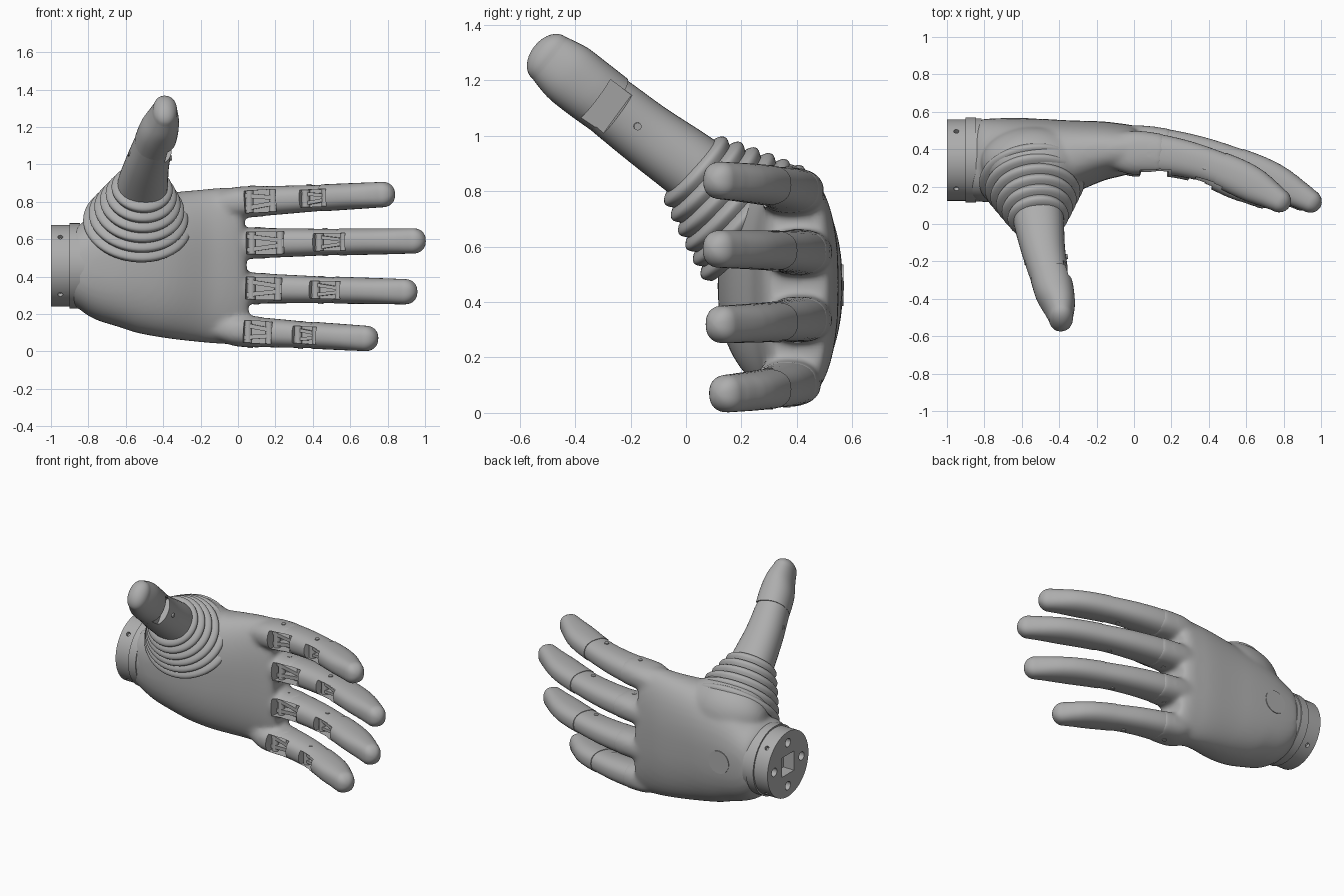
import bpy, bmesh, math
from mathutils import Vector, Matrix

if "Cube" in bpy.data.objects:
    bpy.data.objects.remove(bpy.data.objects["Cube"])

GREY = (0.42, 0.42, 0.42, 1)
grey = bpy.data.materials.new("matte_grey")
grey.use_nodes = True
grey.diffuse_color = GREY
grey.node_tree.nodes["Principled BSDF"].inputs["Base Color"].default_value = GREY
Z = Vector((0, 0, 1))
X = Vector((1, 0, 0))


def finish(name, bm):
    bmesh.ops.recalc_face_normals(bm, faces=bm.faces)
    mesh = bpy.data.meshes.new(name)
    bm.to_mesh(mesh)
    bm.free()
    ob = bpy.data.objects.new(name, mesh)
    bpy.context.collection.objects.link(ob)
    mesh.materials.append(grey)
    return ob


def select(ob):
    bpy.ops.object.select_all(action='DESELECT')
    ob.select_set(True)
    bpy.context.view_layer.objects.active = ob


def smooth(ob, angle=35):
    select(ob)
    bpy.ops.object.shade_smooth_by_angle(angle=math.radians(angle))


def modify(ob, kind, **settings):
    mod = ob.modifiers.new(kind.title(), kind)
    for key, value in settings.items():
        setattr(mod, key, value)
    select(ob)
    bpy.ops.object.modifier_apply(modifier=mod.name)


def spline(rows, steps):
    """Catmull-Rom through rows of numbers."""
    rows = [Vector(r) for r in rows]
    out = []
    for i in range(len(rows) - 1):
        a, b, c = rows[max(i - 1, 0)], rows[i], rows[i + 1]
        d = rows[min(i + 2, len(rows) - 1)]
        for k in range(steps):
            t = k / steps
            out.append(0.5 * (2 * b + (c - a) * t + (2 * a - 5 * b + 4 * c - d) * t ** 2
                              + (3 * b - a - 3 * c + d) * t ** 3))
    return out + [rows[-1]]


def loft(name, rows, up, power=2.3, n=40, tip=False):
    """Skin superellipse sections given as (x, y, z, radius along up, other radius)."""
    cs = [Vector(r[:3]) for r in rows]
    secs = []
    for i, r in enumerate(rows):
        t = (cs[min(i + 1, len(cs) - 1)] - cs[max(i - 1, 0)]).normalized()
        secs.append((cs[i], t, r[3], r[4]))
    if tip:
        c, t, ru, rv = secs[-1]
        for k in range(1, 9):
            a = math.pi / 2 * k / 8.3
            secs.append((c + t * ru * math.sin(a), t, ru * math.cos(a), rv * math.cos(a)))
    bm = bmesh.new()
    rings = []
    for c, t, ru, rv in secs:
        u = (up - t * up.dot(t)).normalized()
        v = t.cross(u)
        ring = []
        for k in range(n):
            co, si = math.cos(math.tau * k / n), math.sin(math.tau * k / n)
            pu = math.copysign(abs(co) ** (2 / power), co) * ru
            pv = math.copysign(abs(si) ** (2 / power), si) * rv
            ring.append(bm.verts.new(c + u * pu + v * pv))
        rings.append(ring)
    for a, b in zip(rings, rings[1:]):
        for k in range(n):
            bm.faces.new((a[k], a[k - 1], b[k - 1], b[k]))
    bm.faces.new(rings[0])
    bm.faces.new(rings[-1][::-1])
    return finish(name, bm)


def axes(origin, a, b):
    """Matrix whose local x is a, y is b (both unit and perpendicular)."""
    m = Matrix((a, b, a.cross(b))).transposed().to_4x4()
    m.translation = origin
    return m


def box(bm, m, size):
    bmesh.ops.create_cube(bm, size=1, matrix=m @ Matrix.Diagonal((*size, 1)))


def rod(bm, centre, direction, radius, length, n=20):
    m = Matrix.Translation(centre) @ Vector(direction).to_track_quat('Z', 'Y').to_matrix().to_4x4()
    bmesh.ops.create_cone(bm, cap_ends=True, segments=n, radius1=radius, radius2=radius,
                          depth=length, matrix=m)


cutter = bmesh.new()      # every pocket and hole is gathered here
cut_parts, palm_lumps = [], []

# Fingers: tip x, base y, tip y, base z, tip z
FINGERS = {
    "index": (0.835, 0.38, 0.085, 0.797, 0.842),
    "middle": (1.0, 0.41, 0.085, 0.578, 0.592),
    "ring": (0.955, 0.41, 0.095, 0.34, 0.318),
    "little": (0.745, 0.37, 0.108, 0.11, 0.066),
}
WIDTH = spline([(0, .085, .12), (.25, .08, .106), (.5, .073, .096), (.75, .07, .095), (1, .067, .054)], 25)

for label, (length, y0, y1, z0, z1) in FINGERS.items():
    def station(f, scale=1.0):
        w = WIDTH[min(max(round(f * 100), 0), 100)]
        root = max(-f, 0)       # roots sink and converge into the palm
        y = y0 + (y1 - y0) * max(f, 0) ** 2 + root * 0.1
        z = z0 + (z1 - z0) * f + (0.46 - z0) * root * 0.35
        return (f * length, y, z, w[1] * scale * (1 - root), w[2] * scale * (1 - root * 1.3))

    def segment(name, f0, f1, scale, tip=False):
        rows = [station(f0 + (f1 - f0) * k / 16, scale) for k in range(17)]
        return loft(label + name, rows, Z, 2.4, 36, tip)

    palm_lumps.append(segment("_knuckle", -0.45, 0.19, 1.0))
    cut_parts.append(segment("_proximal", 0.12, 0.57, 0.96))
    cut_parts.append(segment("_distal", 0.55, 1 - 0.062 / length, 1.0, True))

    # Pockets on the palm side, with their linkages and pivot screws
    links = bmesh.new()
    for f, span, wide, deep in ((0.155, 0.20, 0.118, 0.09), (0.515, 0.18, 0.092, 0.075)):
        x, y, z, rz, ry = station(f)
        c = Vector((x, y, z))
        t = (Vector(station(f + .02)[:3]) - Vector(station(f - .02)[:3])).normalized()
        front = t.cross(Z).normalized()
        box(cutter, axes(c + front * ry, t, front), (span * length, deep * 2, wide))
        m = axes(c + front * (ry - deep * 0.75), t, front)
        for side in (-1, 1):
            turn = Matrix.Rotation(side * 0.13, 4, 'Y')
            box(links, m @ Matrix.Translation((0, 0, side * wide * 0.2)) @ turn,
                (span * length * 1.05, deep * 0.5, wide * 0.2))
        for end in (-0.38, 0.38):
            rod(links, c + t * end * span * length + front * (ry - deep * 0.7), Z, 0.022, wide * 1.05)
        for side in (-1, 1):
            rod(links, c + Vector((-0.05, 0, side * (rz - 0.002))), Z, 0.014, 0.008, 12)
    smooth(finish(label + "_linkage", links))

# Mound that carries the thumb sleeve
mound = bmesh.new()
bmesh.ops.create_uvsphere(mound, u_segments=40, v_segments=24, radius=1,
                          matrix=Matrix.Translation((-.535, .33, .70)) @ Matrix.Diagonal((.285, .19, .205, 1)))
palm_lumps.append(finish("thumb_mound", mound))

# Palm fused with the knuckles and mound: x, low z, high z, front y, back y
PALM = [(-.87, .25, .67, .14, .55), (-.82, .215, .70, .12, .56), (-.72, .155, .75, .115, .565),
        (-.58, .108, .81, .12, .565), (-.4, .074, .845, .15, .56), (-.2, .05, .865, .225, .552),
        (-.08, .04, .875, .255, .54), (0, .045, .872, .28, .528), (.04, .07, .85, .31, .505)]
rows = spline([(x, (f + b) / 2, (lo + hi) / 2, (hi - lo) / 2, (b - f) / 2)
               for x, lo, hi, f, b in PALM], 5)
palm = loft("palm", rows, Z, 2.45, 56)
select(palm)
for lump in palm_lumps:
    lump.select_set(True)
bpy.ops.object.join()
modify(palm, 'REMESH', mode='VOXEL', voxel_size=0.013)
modify(palm, 'SMOOTH', factor=0.5, iterations=14)
cut_parts.append(palm)

# Thumb: proximal shell, then a fuller fingertip with a pad facing the fingers
cut_parts.append(loft("thumb_proximal", spline([
    (-.52, .13, .80, .135, .128), (-.51, .025, .885, .135, .126), (-.485, -.135, 1.0, .117, .117),
    (-.455, -.262, 1.098, .104, .112), (-.44, -.32, 1.143, .099, .108)], 6), X, 2.2))
cut_parts.append(loft("thumb_distal", spline([
    (-.448, -.28, 1.115, .106, .114), (-.425, -.36, 1.175, .104, .116),
    (-.402, -.43, 1.23, .088, .114), (-.391, -.495, 1.282, .066, .096)], 6), X, 2.2, 40, True))
along = Vector((0.17, -0.79, 0.58)).normalized()
side = (X - along * X.dot(along)).normalized()
box(cutter, axes(Vector((-.35, -.285, 1.10)), along, side), (0.10, 0.07, 0.18))
screws = bmesh.new()
for s in (-1, 1):
    rod(screws, Vector((-.47, -.19, 1.045)) + side * s * 0.112, side, 0.014, 0.01, 12)
finish("thumb_screws", screws)

# Folded rubber sleeve around the thumb base
FOLDS, STEPS = 6, 60
rows = []
for k in range(STEPS + 1):
    t = k / STEPS
    phase = (t * FOLDS) % 1
    bulge = 0.026 * (math.sin(math.pi * phase ** 0.7) - 0.6)
    c = Vector((-.51, .015, .89)).lerp(Vector((-.54, .262, .668)), t)
    r = 0.14 + 0.133 * t ** 0.9 + bulge
    rows.append((*c, r * (1 + 0.08 * t), r))
smooth(loft("thumb_sleeve", rows, X, 2.0, 56), 40)

# Wrist coupling
HUB = Vector((0, .342, .458))
wrist = bmesh.new()
rod(wrist, HUB + X * -0.935, X, 0.218, 0.13, 64)
cut_parts.append(finish("wrist_coupling", wrist))
for name, x, radius, width in (("wrist_collar", -0.872, 0.228, 0.056), ("wrist_neck", -0.84, 0.222, 0.05)):
    ring = bmesh.new()
    rod(ring, HUB + X * x, X, radius, width, 64)
    smooth(finish(name, ring))
box(cutter, Matrix.Translation(HUB - X), (0.16, 0.13, 0.13))
for k in range(4):
    a = math.pi / 4 + k * math.pi / 2
    out = Vector((0, math.cos(a), math.sin(a)))
    rod(cutter, HUB - X * 0.95 + out * 0.22, out, 0.014, 0.05, 12)
    turned = Vector((0, math.cos(a + math.pi / 4), math.sin(a + math.pi / 4)))
    rod(cutter, HUB - X + turned * 0.145, X, 0.028, 0.12)

# Round cover on the back of the hand
cover = bmesh.new()
rod(cover, (-.64, .561, .46), (0.0, 1, 0), 0.075, 0.014, 40)
smooth(finish("back_cover", cover))

# Carve the pockets and holes
tool = finish("pocket_cutter", cutter)
tool.hide_render = True
for part in cut_parts:
    modify(part, 'BOOLEAN', operation='DIFFERENCE', solver='EXACT', object=tool)
    smooth(part)
bpy.data.objects.remove(tool)
